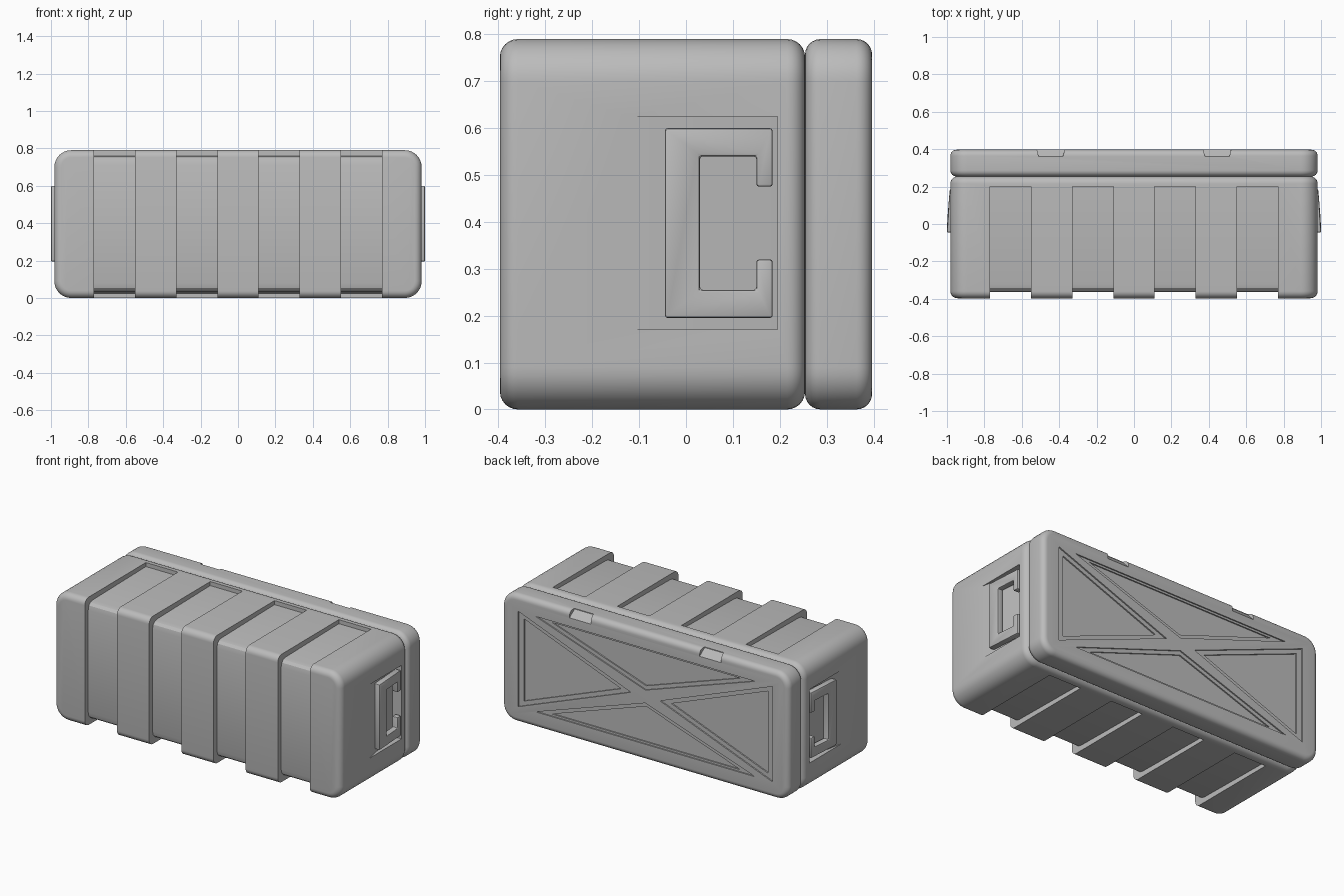
import bpy, bmesh

cube = bpy.data.objects.get("Cube")
if cube:
    bpy.data.objects.remove(cube, do_unlink=True)

grey = bpy.data.materials.new("plain grey")
grey.use_nodes = True
GREY = (0.5, 0.5, 0.5, 1)
grey.diffuse_color = GREY
grey.node_tree.nodes["Principled BSDF"].inputs["Base Color"].default_value = GREY

MID = 0.395  # half height of the crate


def make(name, bm):
    bmesh.ops.recalc_face_normals(bm, faces=bm.faces)
    mesh = bpy.data.meshes.new(name)
    bm.to_mesh(mesh)
    bm.free()
    mesh.materials.append(grey)
    ob = bpy.data.objects.new(name, mesh)
    bpy.context.collection.objects.link(ob)
    return ob


def prism_bm(points, axis, lo, hi):
    """Extrude a 2D outline along the given axis (0, 1 or 2)."""
    def place(p, d):
        c = list(p)
        c.insert(axis, d)
        return c
    bm = bmesh.new()
    low = [bm.verts.new(place(p, lo)) for p in points]
    high = [bm.verts.new(place(p, hi)) for p in points]
    bm.faces.new(low)
    bm.faces.new(high)
    for i in range(len(points)):
        j = (i + 1) % len(points)
        bm.faces.new((low[i], low[j], high[j], high[i]))
    return bm


def rounded_box(name, y0, y1, corner, edge):
    bm = prism_bm([(-0.982, 0), (0.982, 0), (0.982, 2 * MID), (-0.982, 2 * MID)], 1, y0, y1)
    bmesh.ops.recalc_face_normals(bm, faces=bm.faces)
    long_edges = [e for e in bm.edges if abs(e.verts[0].co.y - e.verts[1].co.y) > 0.01]
    bmesh.ops.bevel(bm, geom=long_edges, offset=corner, segments=8, profile=0.5, affect='EDGES')
    rims = [e for e in bm.edges if abs(e.verts[0].co.y - e.verts[1].co.y) < 1e-5]
    bmesh.ops.bevel(bm, geom=rims, offset=edge, segments=6, profile=0.5, affect='EDGES')
    return make(name, bm)


def select_only(ob):
    bpy.ops.object.select_all(action='DESELECT')
    ob.select_set(True)
    bpy.context.view_layer.objects.active = ob


def cut(target, bm):
    cutter = make("cutter", bm)
    cutter.hide_render = True
    mod = target.modifiers.new("cut", 'BOOLEAN')
    mod.operation = 'DIFFERENCE'
    mod.solver = 'EXACT'
    mod.object = cutter
    select_only(target)
    bpy.ops.object.modifier_apply(modifier=mod.name)
    bpy.data.objects.remove(cutter, do_unlink=True)


def smooth(ob):
    select_only(ob)
    bpy.ops.object.shade_smooth_by_angle(angle=0.5)


body = rounded_box("crate_body", -0.397, 0.254, 0.09, 0.038)
lid = rounded_box("crate_lid", 0.254, 0.397, 0.09, 0.033)

# Wide channels that wrap over the top, front and underside
upper = [(0.2, 0.9), (0.2, 0.765), (-0.32, 0.757), (-0.343, 0.751), (-0.357, 0.737), (-0.364, 0.71)]
lower = [(y, 2 * MID - z) for y, z in reversed(upper)]
channel = upper + lower + [(-0.5, -0.11), (-0.5, 0.9)]
for x in (-0.66, -0.22, 0.22, 0.66):
    cut(body, prism_bm(channel, 0, x - 0.11, x + 0.11))

# End pockets with sloping floors
for s in (-1, 1):
    pocket = [(s * 0.984, -0.13), (s * 0.92, 0.195), (s * 1.1, 0.195), (s * 1.1, -0.13)]
    cut(body, prism_bm(pocket, 2, 0.17, 0.625))


# Stepped triangular panels on the lid, leaving a crossed brace
def inset(tri, f):
    cx = sum(p[0] for p in tri) / 3
    cz = sum(p[1] for p in tri) / 3
    return [(cx + (x - cx) * f, MID + cz + (z - cz) * f) for x, z in tri]


side = [(0.87, 0.295), (0.87, -0.295), (0.1, 0)]
top = [(0.75, 0.295), (-0.75, 0.295), (0, 0.04)]
panels = [side, [(-x, z) for x, z in side], top, [(x, -z) for x, z in top]]
for tri in panels:
    for factor, depth in ((1, 0.008), (0.86, 0.016)):
        cut(lid, prism_bm(inset(tri, factor), 1, 0.397 - depth, 0.5))

# Chamfered finger notches on the upper lid rim
for x in (-0.445, 0.445):
    bm = prism_bm([(0.36, 0.786), (0.4, 0.74), (0.5, 0.74), (0.5, 0.86), (0.36, 0.86)],
                  0, x - 0.075, x + 0.075)
    for v in bm.verts:
        if v.co.y < 0.37:
            v.co.x += 0.01 if v.co.x < x else -0.01
    cut(lid, bm)

smooth(body)
smooth(lid)

# Tilted C-shaped carry handles
half = [(-0.045, 0.195), (0.185, 0.195), (0.185, 0.32), (0.15, 0.32), (0.15, 0.255), (0.03, 0.255)]
outline = half + [(y, 0.795 - z) for y, z in reversed(half)]
for s, label in ((1, "left"), (-1, "right")):
    bm = prism_bm(outline, 0, s * 0.962, s * 1.0)
    for v in bm.verts:
        v.co.x -= s * 0.08 * max(0, v.co.y)
    bmesh.ops.recalc_face_normals(bm, faces=bm.faces)
    bmesh.ops.bevel(bm, geom=bm.edges[:], offset=0.006, segments=2, profile=0.5, affect='EDGES')
    smooth(make(label + "_handle", bm))
